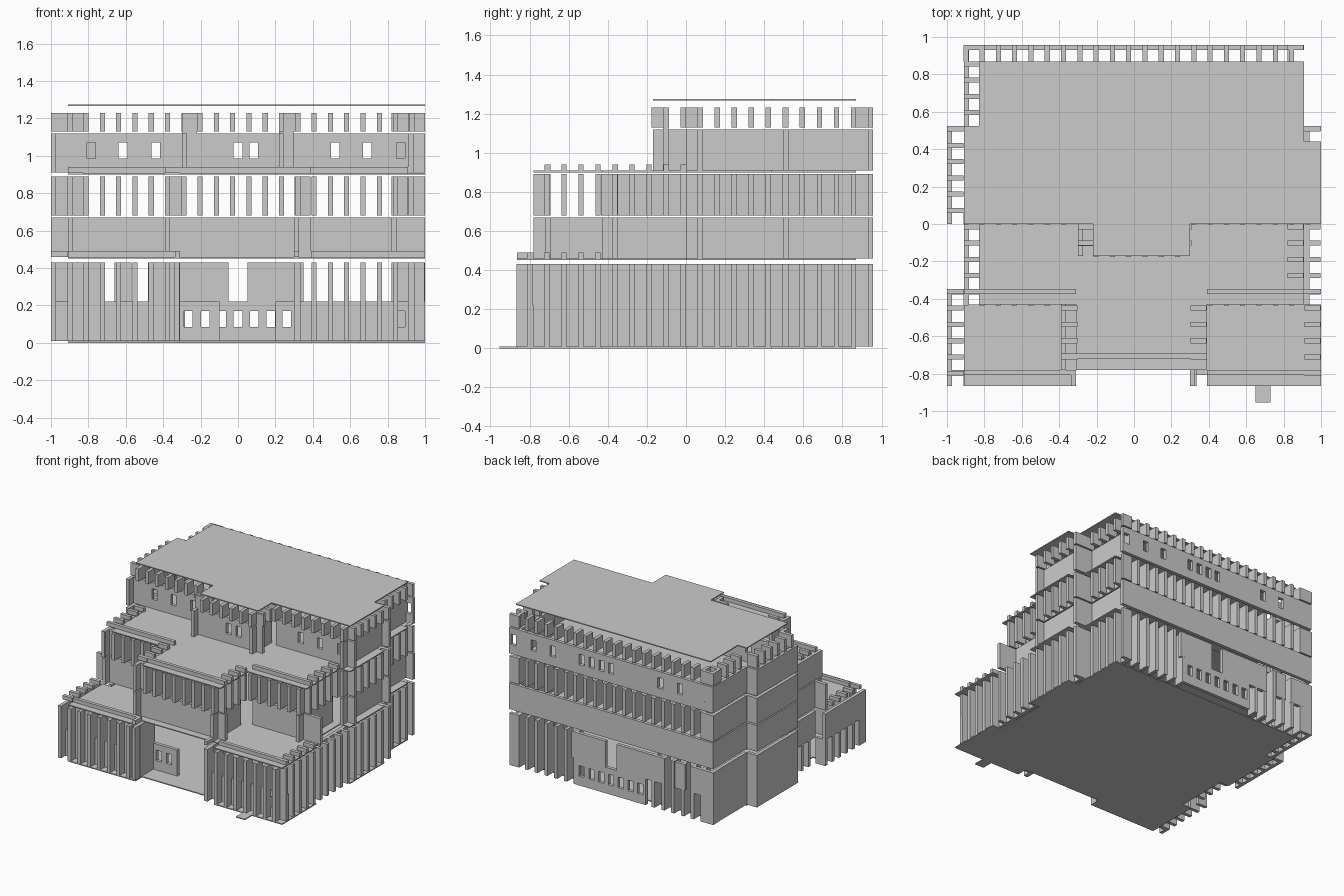
import bpy, bmesh

if "Cube" in bpy.data.objects:
    bpy.data.objects.remove(bpy.data.objects["Cube"])

M = 0.0871      # facade module
T = 0.027       # panel and fin thickness
parts = {}      # part name -> list of boxes


def box(name, x0, x1, y0, y1, z0, z1):
    parts.setdefault(name, []).append((x0, x1, y0, y1, z0, z1))


def slab(name, pts, z0, z1):
    bm = bmesh.new()
    f = bm.faces.new([bm.verts.new((x, y, z0)) for x, y in pts])
    top = bmesh.ops.extrude_face_region(bm, geom=[f])['geom']
    for v in top:
        if isinstance(v, bmesh.types.BMVert):
            v.co.z = z1
    bmesh.ops.recalc_face_normals(bm, faces=bm.faces)
    finish(name, bm)


def finish(name, bm):
    me = bpy.data.meshes.new(name)
    bm.to_mesh(me)
    bm.free()
    bpy.context.collection.objects.link(bpy.data.objects.new(name, me))


def wall_x(name, y1, xa, xb, z0, z1, wins=(), w=0.046):
    """Panel along x; windows are gaps between piers."""
    y0 = y1 - T
    wins = sorted(w_ for w_ in wins if xa + w / 2 < w_ < xb - w / 2)
    if not wins:
        return box(name, xa, xb, y0, y1, z0, z1)
    s, h = z0 + 0.075, z0 + 0.16
    box(name, xa, xb, y0, y1, z0, s)
    box(name, xa, xb, y0, y1, h, z1)
    x = xa
    for c in wins:
        box(name, x, c - w / 2, y0, y1, s, h)
        x = c + w / 2
    box(name, x, xb, y0, y1, s, h)


def wall_y(name, x0, ya, yb, z0, z1):
    box(name, x0, x0 + T, ya, yb, z0, z1)


def fins_x(name, y1, xa, xb, z0, z1):
    for k in range(23):
        x = -1 + M * k
        if xa - 0.02 < x < xb - 0.01:
            box(name, x, x + T, y1 - M, y1 - 0.001, z0, z1)


def fins_y(name, x0, ya, yb, z0, z1):
    for k in range(22):
        y = 0.957 - M * k
        if ya + 0.01 < y < yb + 0.02:
            box(name, x0 + 0.001, x0 + M, y - T, y, z0, z1)


# Floor slabs
back = [(1, 0), (1, .44), (.91, .44), (.91, .87), (-.83, .87), (-.83, .525), (-.91, .525), (-.91, 0)]
wide = [(-.91, -.865), (-.31, -.865), (-.31, -.78), (.39, -.78), (.39, -.865), (1, -.865),
        (1, -.43), (.91, -.43), (.91, 0)] + back + [(-.83, 0), (-.83, -.43), (-.91, -.43)]
mid = [(-.83, -.43), (-.31, -.43), (-.31, -.78), (.39, -.78), (.39, -.43), (.91, -.43), (.91, 0)] + back + [(-.83, 0)]
slab("ground_slab", wide, 0, .008)
slab("first_floor_slab", wide, .452, .46)
slab("second_floor_slab", mid, .9, .908)
slab("roof_slab", [(-.22, 0), (-.22, -.17), (.30, -.17), (.30, 0)] + back, 1.267, 1.275)
box("entry_step", .65, .73, -.955, -.865, 0, .008)

# Ground storey: front wings with tall fins
LO, UP = (.01, .22), (.22, .43)
for xa, xb in ((-1, -.31), (.30, 1)):
    fins_x("ground_front_fins", -.78, xa, xb, .01, .43)
    wall_x("ground_front_panels", -.78, xa, xb, *LO, wins=(.87,))
wall_x("ground_front_panels", -.78, -.91, -.71, *UP)
wall_x("ground_front_panels", -.78, -.48, -.31, *UP)
# Entrance walls
wall_x("entrance_panels", -.605, -.39, -.1, *LO, wins=(-.265, -.175))
wall_x("entrance_panels", -.605, .2, .39, *LO, wins=(.26,))
wall_y("entrance_panels", -.34, -.865, -.61, .01, .43)
wall_y("entrance_panels", .30, -.865, -.61, .01, .43)
# Ground storey: sides
for x, ya, yb in ((-1, -.865, -.35), (.91, -.865, -.35), (-1, 0, .525), (.91, 0, .525),
                  (-.91, -.35, 0), (-.91, .525, .957), (.91, -.35, 0), (.82, .525, .957)):
    fins_y("ground_side_fins", x, ya, yb, .01, .43 if x > 0 else .22)
    wall_y("ground_side_panels", x, ya, yb, *UP)
    if x > 0 or ya >= 0:
        wall_y("ground_side_panels", x, ya, yb, *LO)
# Ground storey: back
for xa, xb in ((-.91, -.31), (.31, .91)):
    fins_x("ground_back_fins", .957, xa, xb, .01, .43)
wall_x("ground_back_panels", .957, -.31, .31, *LO, wins=[M * k for k in range(-3, 4)])
for xa, xb in ((-.91, -.71), (-.66, -.57), (-.48, -.05), (.05, .35)):
    wall_x("ground_back_panels", .957, xa, xb, *UP)

# Terrace parapets over the wings
for xa, xb in ((-.91, -.31), (.39, 1)):
    wall_x("wing_parapet", -.78, xa, xb, .46, .49)
for x in (-1, .91):
    fins_y("wing_parapet", x, -.865, -.43, .46, .49)
for x in (-.31 - T, .30):
    box("wing_parapet", x, x + T, -.865, -.78, .46, .49)

# Middle storey: solid spandrel band below, fins above
SP, FN = (.46, .67), (.68, .89)
for y1, xa, xb in ((.957, -.91, .91), (-.693, -.39, .39), (-.348, -1, -.31), (-.348, .39, 1)):
    wall_x("spandrel_band", y1, xa, xb, *SP)
for y1, xa, xb in ((.957, -.91, .91), (-.693, -.39, .39), (-.348, -.91, -.39), (-.348, .39, .91)):
    fins_x("middle_fins", y1, xa, xb, *FN)
for x, ya, yb in ((-1, 0, .525), (-.91, .525, .957), (-.91, -.43, 0), (.91, 0, .525),
                  (.82, .525, .957), (.82, -.43, 0), (-.39, -.78, -.43), (.30, -.78, -.43)):
    wall_y("spandrel_band", x, ya, yb, *SP)
    fins_y("middle_side_fins", x, ya, yb, *FN)
    if x < -.5 or ya > -.1:
        wall_y("middle_side_panels", x, ya, yb, *FN)

# Upper terrace parapets
wall_x("upper_parapet", -.693, -.39, .39, .908, .94)
wall_x("upper_parapet", -.348, -.91, -.31, .908, .94)
wall_x("upper_parapet", -.348, .39, .91, .908, .94)
for x, ya, yb in ((-.39, -.78, -.43), (.30, -.78, -.43), (-.91, -.35, 0), (.82, -.35, 0)):
    fins_y("upper_parapet", x, ya, yb, .908, .94)

# Top storey: windowed walls with clerestory fins
TW, TF = (.91, 1.12), (1.13, 1.23)
runs = ((.957, -.91, .91, (.87, .69, .52, .26, .172, .085, 0, -.44, -.615)),
        (.085, -.91, -.30, (-.785, -.615, -.44)), (.085, .30, 1, (.52, .69, .87)),
        (-.09, -.22, .30, (0, .085)))
for y1, xa, xb, wins in runs:
    wall_x("top_walls", y1, xa, xb, *TW, wins=wins)
    fins_x("clerestory_fins", y1, xa, xb, *TF)
for x, ya, yb in ((-1, 0, .525), (-.91, .525, .957), (.91, 0, .525), (.82, .525, .957),
                  (-.30, -.17, .08), (.22, -.17, .08)):
    wall_y("top_walls", x, ya, yb, *TW)
    fins_y("clerestory_fins", x, ya, yb, *TF)
for x in (-.30, .22):
    wall_x("top_front_blades", -.09, x, x + .08, .91, 1.22)

# Projecting blade panels where the plan steps in and out
for z0, z1 in ((.01, .22), (.22, .43), SP, FN, TW, TF):
    wall_x("corner_blades", .525, .82, 1, z0, z1)
    wall_x("corner_blades", .085, .91, 1, z0, z1)
    if z0 != FN[0]:
        wall_x("corner_blades", .525, -1, -.91, z0, z1)
        wall_x("corner_blades", .085, -1, -.91, z0, z1)

# Turn the collected boxes into one mesh per part
for name, boxes in parts.items():
    bm = bmesh.new()
    for x0, x1, y0, y1, z0, z1 in boxes:
        vs = bmesh.ops.create_cube(bm, size=1)['verts']
        for v in vs:
            v.co.x = x1 if v.co.x > 0 else x0
            v.co.y = y1 if v.co.y > 0 else y0
            v.co.z = z1 if v.co.z > 0 else z0
    finish(name, bm)
